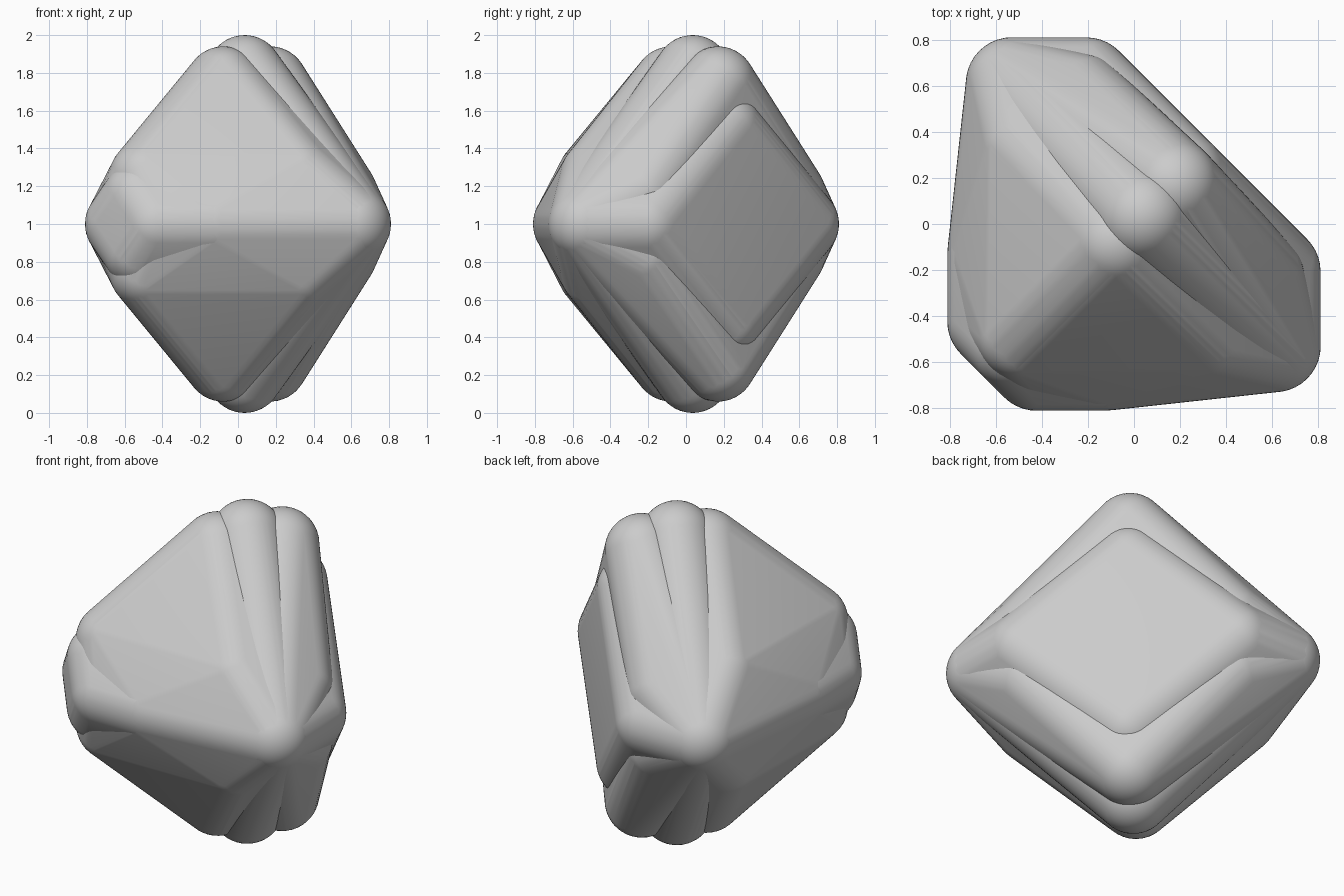
import bpy, bmesh, math
from mathutils import Vector

cube = bpy.data.objects.get("Cube")
if cube:
    bpy.data.objects.remove(cube, do_unlink=True)

# One plain grey
grey = bpy.data.materials.new("light_grey")
grey.use_nodes = True
colour = (0.6, 0.6, 0.6, 1)
grey.diffuse_color = colour
next(n for n in grey.node_tree.nodes
     if n.type == 'BSDF_PRINCIPLED').inputs["Base Color"].default_value = colour

RADIUS = 0.2
ball = bmesh.new()
bmesh.ops.create_icosphere(ball, subdivisions=4, radius=RADIUS)
BALL = [v.co.copy() for v in ball.verts]
ball.free()


def rounded_hull(name, points):
    """Rounded solid around points (depth along the diagonal, side, height),
    mirrored to both sides and above and below the middle."""
    centres = {(u, s * v + 0.0, t * w + 0.0)
               for u, v, w in points for s in (1, -1) for t in (1, -1)}
    r = math.sqrt(0.5)
    bm = bmesh.new()
    for u, v, w in sorted(centres):
        centre = Vector(((u + v) * r, (u - v) * r, w + 1))
        for co in BALL:
            bm.verts.new(centre + co)
    bmesh.ops.convex_hull(bm, input=bm.verts[:], use_existing_faces=False)
    loose = [v for v in bm.verts if not v.link_faces]
    bmesh.ops.delete(bm, geom=loose, context='VERTS')
    bmesh.ops.recalc_face_normals(bm, faces=bm.faces[:])
    mesh = bpy.data.meshes.new(name)
    bm.to_mesh(mesh)
    bm.free()
    mesh.materials.append(grey)
    obj = bpy.data.objects.new(name, mesh)
    bpy.context.collection.objects.link(obj)
    bpy.ops.object.select_all(action='DESELECT')
    obj.select_set(True)
    bpy.context.view_layer.objects.active = obj
    bpy.ops.object.shade_smooth_by_angle(angle=math.radians(35))
    return obj


corner = (0.057, 0.806, 0)      # shared side tip
shoulder = (-0.516, 0.346, 0)   # front ridge bend

# Thin tall middle lobe
rounded_hull("middle_lobe", [(0.05, 0, 0.8), corner])

# Large front body with a blunt nose
rounded_hull("front_body", [(-0.11, 0, 0.74), (-0.10, 0.56, 0.25), corner,
                            shoulder, (-0.68, 0, 0.25), (-0.68, 0.15, 0)])

# Small raised pad on the nose
rounded_hull("front_pad", [(-0.73, 0.133, 0), (-0.73, 0, 0.14), shoulder])

# Back lobe
rounded_hull("back_lobe", [(0.24, 0, 0.74), (0.22, 0.54, 0.16), corner])

# Flat diamond plate on the back
rounded_hull("back_plate", [(0.285, 0, 0.51), (0.285, 0.577, 0), corner])
